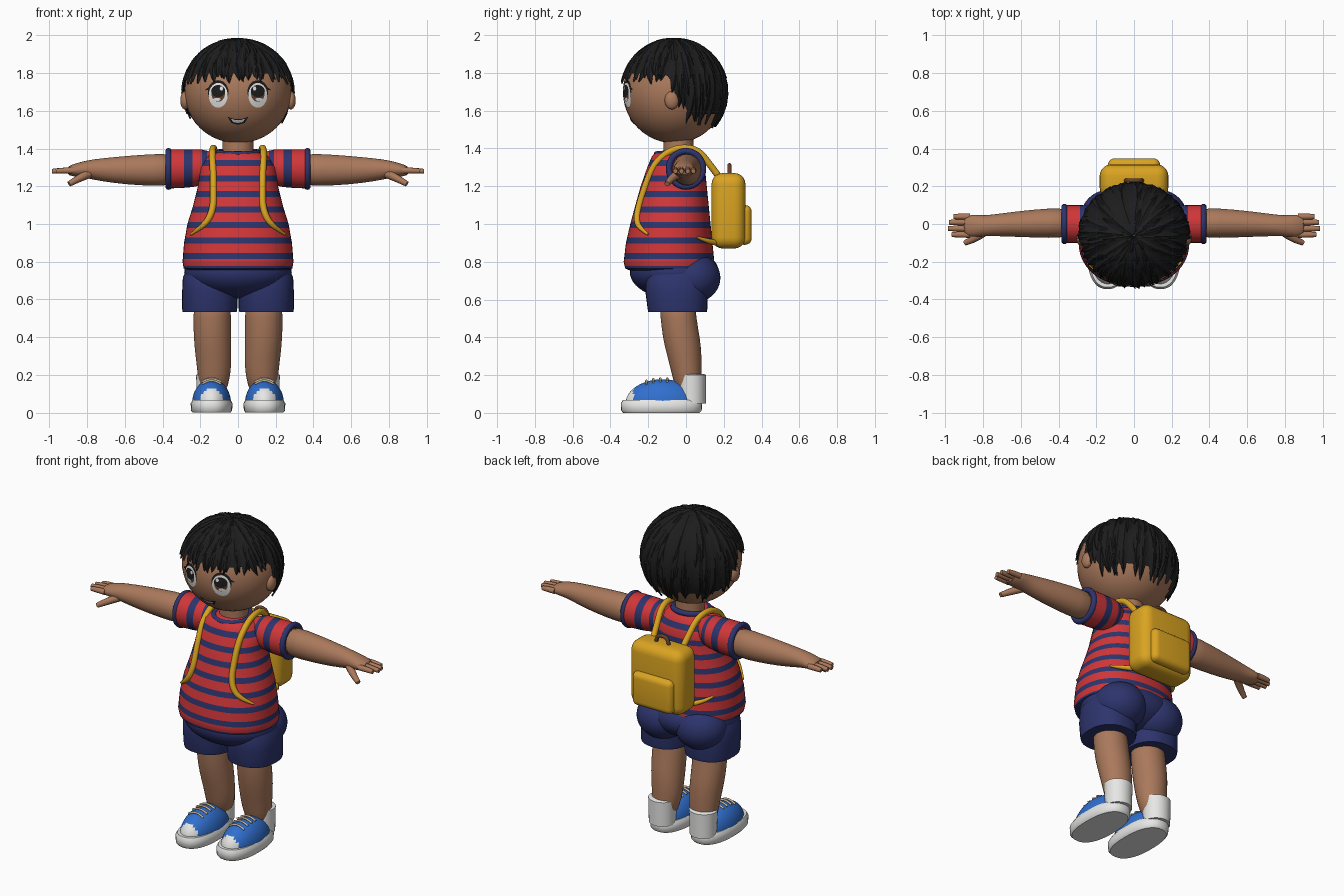
import bpy, bmesh, math, random
from mathutils import Vector, Matrix

random.seed(4)
if "Cube" in bpy.data.objects:
    bpy.data.objects.remove(bpy.data.objects["Cube"], do_unlink=True)


def material(name, r, g, b):
    m = bpy.data.materials.new(name)
    m.use_nodes = True
    m.diffuse_color = (r, g, b, 1)
    m.node_tree.nodes["Principled BSDF"].inputs["Base Color"].default_value = (r, g, b, 1)
    return m


SKIN = material("skin", .40, .19, .105)
BLACK = material("hair black", .012, .012, .012)
WHITE = material("white", .84, .84, .83)
RED = material("shirt red", .63, .037, .04)
NAVY = material("navy", .026, .034, .15)
YELLOW = material("bag yellow", .70, .37, .015)
BLUE = material("shoe blue", .03, .16, .62)
TAN = material("lace tan", .6, .5, .36)
BROWN = material("brown", .13, .05, .025)


def finish(name, bm, mats, rule=None, recalc=True, angle=40):
    """Turn a bmesh into a shaded, coloured object."""
    if recalc:
        bmesh.ops.recalc_face_normals(bm, faces=bm.faces)
    for f in bm.faces:
        f.material_index = rule(f.calc_center_median()) if rule else 0
    me = bpy.data.meshes.new(name)
    bm.to_mesh(me)
    bm.free()
    for m in mats:
        me.materials.append(m)
    me.shade_smooth()
    me.set_sharp_from_angle(angle=math.radians(angle))
    ob = bpy.data.objects.new(name, me)
    bpy.context.collection.objects.link(ob)
    return ob


def pair(ob):
    """Keep the part on the left and add its mirrored twin on the right."""
    name = ob.name
    twin = ob.copy()
    twin.data = ob.data.copy()
    twin.data.transform(Matrix.Scale(-1, 4, (1, 0, 0)))
    twin.data.flip_normals()
    ob.name, twin.name = "left_" + name, "right_" + name
    bpy.context.collection.objects.link(twin)


def power(v, p):
    return math.copysign(abs(v) ** (2 / p), v)


def loft(name, sections, mats, rule=None, p=2, n=32, subdivide=False):
    """Skin closed rings given as (centre, first radius vector, second radius vector)."""
    bm = bmesh.new()
    rings = []
    for c, u, v in sections:
        angles = [math.tau * i / n for i in range(n)]
        rings.append([bm.verts.new(Vector(c) + Vector(u) * power(math.cos(a), p)
                                   + Vector(v) * power(math.sin(a), p)) for a in angles])
    for a, b in zip(rings, rings[1:]):
        for i in range(n):
            bm.faces.new((a[i], a[(i + 1) % n], b[(i + 1) % n], b[i]))
    bm.faces.new(rings[0])
    bm.faces.new(rings[-1])
    ob = finish(name, bm, mats, rule)
    if subdivide:
        ob.modifiers.new("Smooth", "SUBSURF").levels = 1
    return ob


def upright(rows):
    return [((x, y, z), (rx, 0, 0), (0, ry, 0)) for z, x, y, rx, ry in rows]


def sideways(rows):
    return [((x, y, z), (0, ry, 0), (0, 0, rz)) for x, y, z, ry, rz in rows]


def ball(name, centre, radii, mats, rule=None, floor=None):
    bm = bmesh.new()
    bmesh.ops.create_uvsphere(bm, u_segments=40, v_segments=24, radius=1)
    bm.transform(Matrix.Translation(centre) @ Matrix.Diagonal((*radii, 1)))
    if floor is not None:
        bmesh.ops.delete(bm, geom=[v for v in bm.verts if v.co.z < floor], context="VERTS")
    return finish(name, bm, mats, rule)


def tube(name, points, radius, mat, taper=None):
    cu = bpy.data.curves.new(name, "CURVE")
    cu.dimensions, cu.bevel_depth, cu.bevel_resolution = "3D", radius, 3
    cu.use_fill_caps = True
    sp = cu.splines.new("NURBS")
    sp.points.add(len(points) - 1)
    for i, (q, co) in enumerate(zip(sp.points, points)):
        q.co = (*co, 1)
        q.radius = taper[i] if taper else 1
    sp.use_endpoint_u, sp.order_u, sp.resolution_u = True, 3, 6
    tmp = bpy.data.objects.new(name, cu)
    me = bpy.data.meshes.new_from_object(tmp)
    bpy.data.objects.remove(tmp)
    bm = bmesh.new()
    bm.from_mesh(me)
    bpy.data.meshes.remove(me)
    return finish(name, bm, [mat])


def box(name, lo, hi, bevel, mat):
    bm = bmesh.new()
    bmesh.ops.create_cube(bm, size=1)
    lo, hi = Vector(lo), Vector(hi)
    bm.transform(Matrix.Translation((lo + hi) / 2) @ Matrix.Diagonal((*(hi - lo), 1)))
    bmesh.ops.bevel(bm, geom=bm.edges[:], offset=bevel, segments=5, profile=.5, affect="EDGES")
    return finish(name, bm, [mat])


# Head and ears
HC, HR = Vector((0, -.062, 1.70)), Vector((.284, .272, .272))
ball("head", HC, HR, [SKIN])
pair(ball("ear", (.28, -.075, 1.655), (.026, .038, .048), [SKIN]))
loft("neck", upright([(1.33, 0, -.04, .085, .08), (1.5, 0, -.04, .08, .078)]), [SKIN])


# Hair: a cap with rows of pointed locks
def scalp(a, polar, s):
    return HC + Vector((s * HR.x * math.sin(polar) * math.sin(a),
                        -s * HR.y * math.sin(polar) * math.cos(a), s * HR.z * math.cos(polar)))


def hairline(a):
    back = abs((a + math.pi) % math.tau - math.pi)
    t = min(1, max(0, (back - 1.35) / .6))
    return 1.22 + .78 * t * t * (3 - 2 * t)


bm = bmesh.new()
N, M = 48, 12
grid = [[bm.verts.new(scalp(math.tau * i / N, max(.01, hairline(math.tau * i / N) * j / M), 1.03))
         for i in range(N)] for j in range(M + 1)]
for a, b in zip(grid, grid[1:]):
    for i in range(N):
        bm.faces.new((a[i], b[i], b[(i + 1) % N], a[(i + 1) % N]))
for start, end, count in ((0, .3, 8), (.1, .5, 14), (.25, .68, 20), (.4, .86, 26), (.6, 1.06, 36), (.7, 1.1, 36)):
    for k in range(count):
        az = math.tau * (k + random.uniform(-.3, .3)) / count
        stop = end + random.uniform(-.05, .06)
        lean = random.uniform(-.12, .12)
        rows = []
        for j in range(6):
            t = j / 5
            polar = hairline(az) * (start + (stop - start) * t) + .02
            half = .036 * (1 - t ** 2.2) + .0005
            da = half / (HR.x * max(.25, math.sin(polar)))
            mid, lift = az + lean * t * t, .012 * t
            rows.append([bm.verts.new(scalp(mid + d * da, polar, s + lift))
                         for d, s in ((-1, 1.018), (0, 1.05), (1, 1.018))])
        for a, b in zip(rows, rows[1:]):
            for i in (0, 1):
                bm.faces.new((a[i], b[i], b[i + 1], a[i + 1]))
finish("hair", bm, [BLACK], recalc=False, angle=30)


# Face details as thin plates that follow the head
def plate(name, outline, off, mat):
    cx = sum(q[0] for q in outline) / len(outline)
    cz = sum(q[1] for q in outline) / len(outline)
    bm = bmesh.new()

    def vert(x, z):
        d = 1 - (x / HR.x) ** 2 - ((z - HC.z) / HR.z) ** 2
        return bm.verts.new((x, HC.y - HR.y * math.sqrt(max(0, d)) - off, z))
    rings = [[vert(cx + (x - cx) * s, cz + (z - cz) * s) for x, z in outline] for s in (.33, .66, 1)]
    n = len(outline)
    bm.faces.new(rings[0])
    for a, b in zip(rings, rings[1:]):
        for i in range(n):
            bm.faces.new((a[i], a[(i + 1) % n], b[(i + 1) % n], b[i]))
    bm.normal_update()
    for f in bm.faces:
        if f.normal.y > 0:
            f.normal_flip()
    return finish(name, bm, [mat], recalc=False)


def oval(x, z, rx, rz, n=28):
    return [(x + rx * math.cos(math.tau * i / n), z + rz * math.sin(math.tau * i / n)) for i in range(n)]


for name, shape, off, mat in (
        ("eye_rim", oval(.105, 1.70, .055, .062), .003, BLACK),
        ("lash", [(.135, 1.715), (.172, 1.708), (.172, 1.714), (.14, 1.735)], .004, BLACK),
        ("eye_white", oval(.105, 1.682, .05, .066), .0045, WHITE),
        ("iris", oval(.105, 1.69, .036, .042), .006, BROWN),
        ("pupil", oval(.105, 1.704, .037, .032), .0075, BLACK),
        ("eye_glint", oval(.088, 1.718, .009, .011, 12), .009, WHITE),
        ("eye_shine", oval(.112, 1.66, .02, .009, 14), .009, WHITE),
        ("brow", [(.04, 1.803), (.09, 1.795), (.135, 1.768), (.125, 1.79), (.09, 1.815), (.045, 1.82)], .005, BLACK)):
    pair(plate(name, shape, off, mat))
grin = [(-.055, 1.568), (-.02, 1.556), (.02, 1.556), (.055, 1.568), (.035, 1.535), (0, 1.526), (-.035, 1.535)]
plate("mouth", grin, .003, BLACK)
plate("teeth", [(x * .72, 1.546 + (z - 1.546) * .55) for x, z in grin], .005, WHITE)

# Striped shirt: profile rows are height, half width, front, back
SHIRT = [(.755, .262, -.30, .12), (.765, .288, -.322, .148), (.80, .294, -.33, .15), (.9, .286, -.318, .14),
         (1.0, .268, -.295, .13), (1.1, .237, -.268, .12), (1.2, .212, -.24, .11), (1.3, .2, -.205, .1),
         (1.36, .16, -.18, .07), (1.385, .1, -.155, .04)]


def shirt_at(z):
    for a, b in zip(SHIRT, SHIRT[1:]):
        if z <= b[0]:
            t = (z - a[0]) / (b[0] - a[0])
            return [p + (q - p) * t for p, q in zip(a, b)][1:]
    return SHIRT[-1][1:]


bands = [.83 + .082 * k for k in range(7)]
levels = sorted({r[0] for r in SHIRT} | {b + d for b in bands for d in (-.016, .016)} | {.777})
rows = []
for z in levels:
    rx, front, back = shirt_at(z)
    rows.append((z, 0, (front + back) / 2, rx, (back - front) / 2))
loft("shirt", upright(rows), [RED, NAVY],
     lambda c: int(c.z < .777 or any(abs(c.z - b) < .016 for b in bands)), p=2.2, n=48)


def ring(name, centre, u, v, radius, mat):
    c, u, v = Vector(centre), Vector(u), Vector(v)
    n, m = 36, 10
    bm = bmesh.new()
    loops = []
    for i in range(n):
        out = u * math.cos(math.tau * i / n) + v * math.sin(math.tau * i / n)
        side = u.cross(v).normalized()
        loops.append([bm.verts.new(c + out + radius * (out.normalized() * math.cos(math.tau * j / m)
                                                       + side * math.sin(math.tau * j / m))) for j in range(m)])
    for i in range(n):
        a, b = loops[i], loops[(i + 1) % n]
        for j in range(m):
            bm.faces.new((a[j], a[(j + 1) % m], b[(j + 1) % m], b[j]))
    return finish(name, bm, [mat])


ring("collar", (0, -.055, 1.378), (.105, 0, 0), (0, .1, .008), .016, NAVY)

# Sleeves, arms and hands
pair(loft("sleeve", sideways([(.11, -.01, 1.31, .06, .06), (.165, 0, 1.302, .088, .086), (.19, 0, 1.3, .093, .094),
                              (.24, 0, 1.296, .098, .1), (.285, 0, 1.294, .1, .102), (.37, 0, 1.292, .1, .104)]),
          [RED, NAVY], lambda c: int(.165 < c.x < .19 or .24 < c.x < .285)))
pair(ring("cuff", (.368, 0, 1.292), (0, .09, 0), (0, 0, .094), .017, NAVY))
pair(loft("arm", sideways([(.33, .005, 1.288, .08, .088), (.45, .005, 1.286, .08, .086), (.6, 0, 1.285, .07, .076),
                           (.72, -.005, 1.287, .06, .062), (.79, -.01, 1.29, .055, .05), (.85, -.01, 1.287, .06, .038),
                           (.91, -.01, 1.281, .056, .024)]), [SKIN], n=20, subdivide=True))
for finger, y, tip in (("index", -.056, .965), ("middle", -.024, .985), ("ring", .009, .98), ("little", .039, .955)):
    pair(tube(finger + "_finger", [(.87, y, 1.283), (.93, y, 1.284), (tip, y, 1.28)], .017, SKIN, (1, 1, .75)))
pair(tube("thumb", [(.78, -.03, 1.27), (.83, -.075, 1.25), (.895, -.1, 1.212)], .022, SKIN, (1.1, 1, .65)))

# Shorts: hips, seat and leg openings
ball("shorts_hips", (0, -.062, .745), (.285, .235, .14), [NAVY])
pair(ball("shorts_seat", (.13, .03, .715), (.155, .152, .135), [NAVY]))
pair(loft("shorts_leg", upright([(.535, .15, -.045, .125, .135), (.535, .15, -.045, .143, .155), (.55, .15, -.045, .146, .158),
                                 (.64, .149, -.05, .147, .165), (.72, .147, -.05, .145, .165),
                                 (.77, .14, -.05, .12, .14)]), [NAVY], p=2.3))

# Legs, socks and shoes
pair(loft("leg", upright([(.62, .136, -.05, .1, .1), (.5, .137, -.04, .1, .094), (.4, .136, -.025, .1, .1),
                          (.3, .13, -.008, .096, .092), (.2, .125, .005, .088, .078), (.08, .135, .02, .068, .068)]),
          [SKIN], n=24, subdivide=True))
pair(loft("sock", upright([(.05, .14, .03, .078, .075), (.14, .14, .03, .08, .076), (.2, .14, .03, .082, .077),
                           (.205, .14, .03, .072, .067)]), [WHITE]))
pair(loft("shoe_sole", upright([(0, .14, -.13, .1, .202), (.012, .14, -.13, .109, .213), (.05, .14, -.13, .111, .215),
                                (.068, .14, -.13, .1, .205)]), [WHITE], p=2.4, n=40))
SC, SR = Vector((.14, -.125, .05)), Vector((.103, .195, .128))
pair(ball("shoe_upper", SC, SR, [BLUE, WHITE], lambda c: int(c.y < -.275 and c.z < .125), floor=.03))
for k in range(4):
    y = -.21 + .037 * k
    path = []
    for dx in (-.05, -.025, 0, .025, .05):
        h = math.sqrt(1 - (dx / SR.x) ** 2 - ((y - SC.y) / SR.y) ** 2)
        path.append((SC.x + dx, y, SC.z + SR.z * h + .006))
    pair(tube("lace_%d" % (k + 1), path, .006, TAN))

# Backpack with pocket, handle and straps
box("backpack", (-.182, .135, .87), (.182, .315, 1.27), .06, YELLOW)
box("backpack_pocket", (-.138, .27, .89), (.138, .348, 1.1), .035, YELLOW)
tube("backpack_handle", [(-.045, .23, 1.255), (-.04, .23, 1.3), (0, .23, 1.315), (.04, .23, 1.3), (.045, .23, 1.255)],
     .011, BROWN)
strap = [(.1, .19, 1.23), (.11, .13, 1.31), (.125, .06, 1.40), (.135, -.06, 1.405)]
for x, z in ((.135, 1.34), (.13, 1.26), (.13, 1.18), (.13, 1.1), (.15, 1.03), (.195, .98), (.25, .945)):
    rx, front, back = shirt_at(z)
    reach = (1 - (x / rx) ** 2.2) ** (1 / 2.2)
    strap.append((x, (front + back) / 2 - (back - front) / 2 * reach - .006, z))
pair(tube("shoulder_strap", strap, .018, YELLOW, [1] * 9 + [.8, .35]))
pair(tube("lower_strap", [(.13, .17, .9), (.19, .12, .905), (.225, .06, .93)], .016, YELLOW, (1, .9, .4)))
